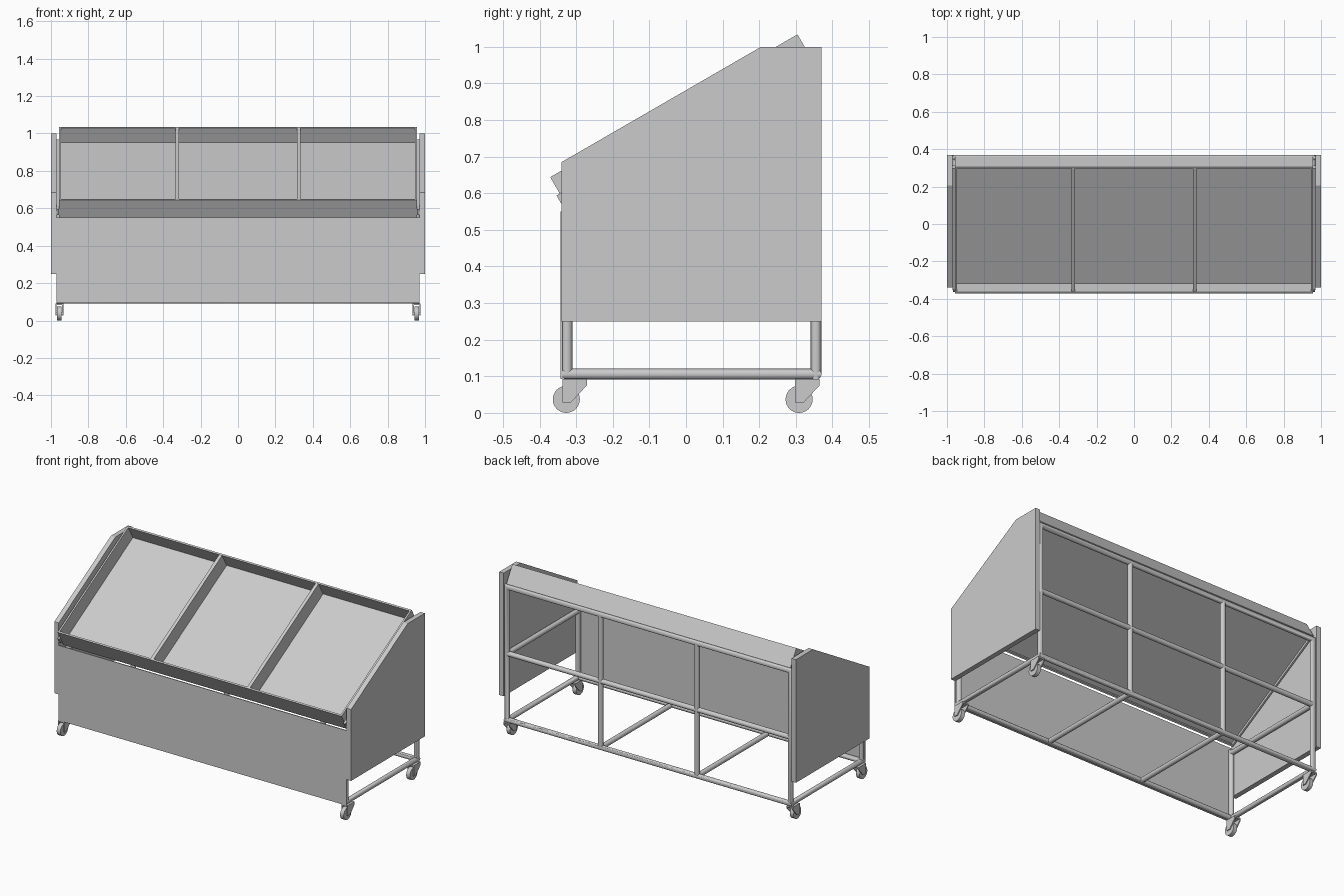
import bpy, bmesh, math
from mathutils import Matrix, Vector

if "Cube" in bpy.data.objects:
    bpy.data.objects.remove(bpy.data.objects["Cube"])

R = 0.015            # tube radius
PX = 0.955           # post centre in x
YF, YB = -0.325, 0.355   # front and back tube centres
ZB, ZM, ZT = 0.106, 0.51, 0.915  # bottom, middle and top rail heights


def finish(name, bm, smooth=False, matrix=None):
    bmesh.ops.recalc_face_normals(bm, faces=bm.faces)
    me = bpy.data.meshes.new(name)
    bm.to_mesh(me)
    bm.free()
    ob = bpy.data.objects.new(name, me)
    bpy.context.collection.objects.link(ob)
    if matrix:
        ob.matrix_world = matrix
    if smooth:
        bpy.ops.object.select_all(action='DESELECT')
        ob.select_set(True)
        bpy.context.view_layer.objects.active = ob
        bpy.ops.object.shade_smooth_by_angle(angle=math.radians(40))
    return ob


def box(name, lo, hi, matrix=None):
    lo, hi = Vector(lo), Vector(hi)
    bm = bmesh.new()
    bmesh.ops.create_cube(bm, size=1, matrix=Matrix.Translation((lo + hi) / 2)
                          @ Matrix.Diagonal((*(hi - lo), 1)))
    return finish(name, bm, matrix=matrix)


def prism(name, profile, x0, x1):
    """Extrude a (y, z) profile along x."""
    bm = bmesh.new()
    f = bm.faces.new([bm.verts.new((x0, y, z)) for y, z in profile])
    ext = bmesh.ops.extrude_face_region(bm, geom=[f])['geom']
    bmesh.ops.translate(bm, vec=(x1 - x0, 0, 0),
                        verts=[v for v in ext if isinstance(v, bmesh.types.BMVert)])
    return finish(name, bm)


def tube(name, a, b, r=R, n=20):
    a, b = Vector(a), Vector(b)
    bm = bmesh.new()
    rot = (b - a).to_track_quat('Z', 'Y').to_matrix().to_4x4()
    bmesh.ops.create_cone(bm, cap_ends=True, segments=n, radius1=r, radius2=r,
                          depth=(b - a).length,
                          matrix=Matrix.Translation((a + b) / 2) @ rot)
    return finish(name, bm, True)


def tube_loop(name, centre, half_u, half_v, u, v, n=20):
    """Rectangular tube frame with mitred corners."""
    c, u, v = Vector(centre), Vector(u), Vector(v)
    w = u.cross(v)
    bm = bmesh.new()
    rings = []
    for su, sv in ((1, 1), (-1, 1), (-1, -1), (1, -1)):
        ring = []
        for i in range(n):
            t = 2 * math.pi * i / n
            k = R * math.cos(t)
            ring.append(bm.verts.new(c + u * su * (half_u + k) + v * sv * (half_v + k)
                                     + w * R * math.sin(t)))
        rings.append(ring)
    for a in range(4):
        p, q = rings[a], rings[(a + 1) % 4]
        for i in range(n):
            j = (i + 1) % n
            bm.faces.new((p[i], p[j], q[j], q[i]))
    return finish(name, bm, True)


# tubular frame
tube_loop("base_frame", (0, (YF + YB) / 2, ZB), PX, (YB - YF) / 2, (1, 0, 0), (0, 1, 0))
tube_loop("back_frame", (0, YB, (ZB + ZT) / 2), PX, (ZT - ZB) / 2, (1, 0, 0), (0, 0, 1))
tube("back_middle_rail", (-PX, YB, ZM), (PX, YB, ZM))
for x in (-0.325, 0.325):
    tube("back_post", (x, YB, ZB), (x, YB, ZT))
    tube("base_cross_rail", (x, YF, ZB), (x, YB, ZB))
for s in (-1, 1):
    tube("front_post", (s * PX, YF, ZB), (s * PX, YF, ZM + R))
    tube("side_middle_rail", (s * PX, YF, ZM), (s * PX, YB, ZM))

# cladding panels
side = [(-0.34, 0.25), (0.37, 0.25), (0.37, 1.0), (0.205, 1.0), (-0.34, 0.685)]
for s in (-1, 1):
    prism("side_panel", side, s * 0.97, s * 1.0)
box("front_panel", (-0.97, -0.343, 0.093), (0.97, -0.338, 0.55))

# sloped display tray, local y runs up the slope
T = Matrix.Translation((-0.0, -0.371, 0.644)) @ Matrix.Rotation(math.radians(30), 4, 'X')
L, W, D, t = 0.78, 0.957, 0.115, 0.01
box("tray_floor", (-W, 0, -0.1), (W, L, -0.09), T)
box("tray_front_wall", (-W, 0, -D), (W, t, 0), T)
box("tray_back_wall", (-W, L - t, -D), (W, L, 0), T)
for s in (-1, 1):
    xs = sorted((s * W, s * (W - t)))
    box("tray_side_wall", (xs[0], t, -D), (xs[1], L - t, 0), T)
    box("tray_divider", (s * 0.325 - 0.01, t, -0.09), (s * 0.325 + 0.01, L - t, -0.001), T)
    xs = sorted((s * W, s * 0.97))
    box("tray_support_rail", (xs[0], -0.01, -0.085), (xs[1], 0.74, -0.052), T)

# casters
fork = [(-0.011, 0.092), (0.056, 0.092), (0.056, 0.075), (0.012, 0.028), (-0.011, 0.028)]
for s in (-1, 1):
    x = s * PX
    for name, y in (("front", -0.327), ("back", 0.309)):
        for k in (-1, 1):
            prism(name + "_caster_fork", [(y + a, b) for a, b in fork],
                  x + k * 0.015, x + k * 0.021)
        box(name + "_caster_plate", (x - 0.021, y - 0.011, 0.084), (x + 0.021, y + 0.056, 0.092))
        tube(name + "_caster_wheel", (x - 0.012, y, 0.037), (x + 0.012, y, 0.037), 0.037, 32)
        tube(name + "_caster_axle", (x - 0.02, y, 0.037), (x + 0.02, y, 0.037), 0.006, 12)
